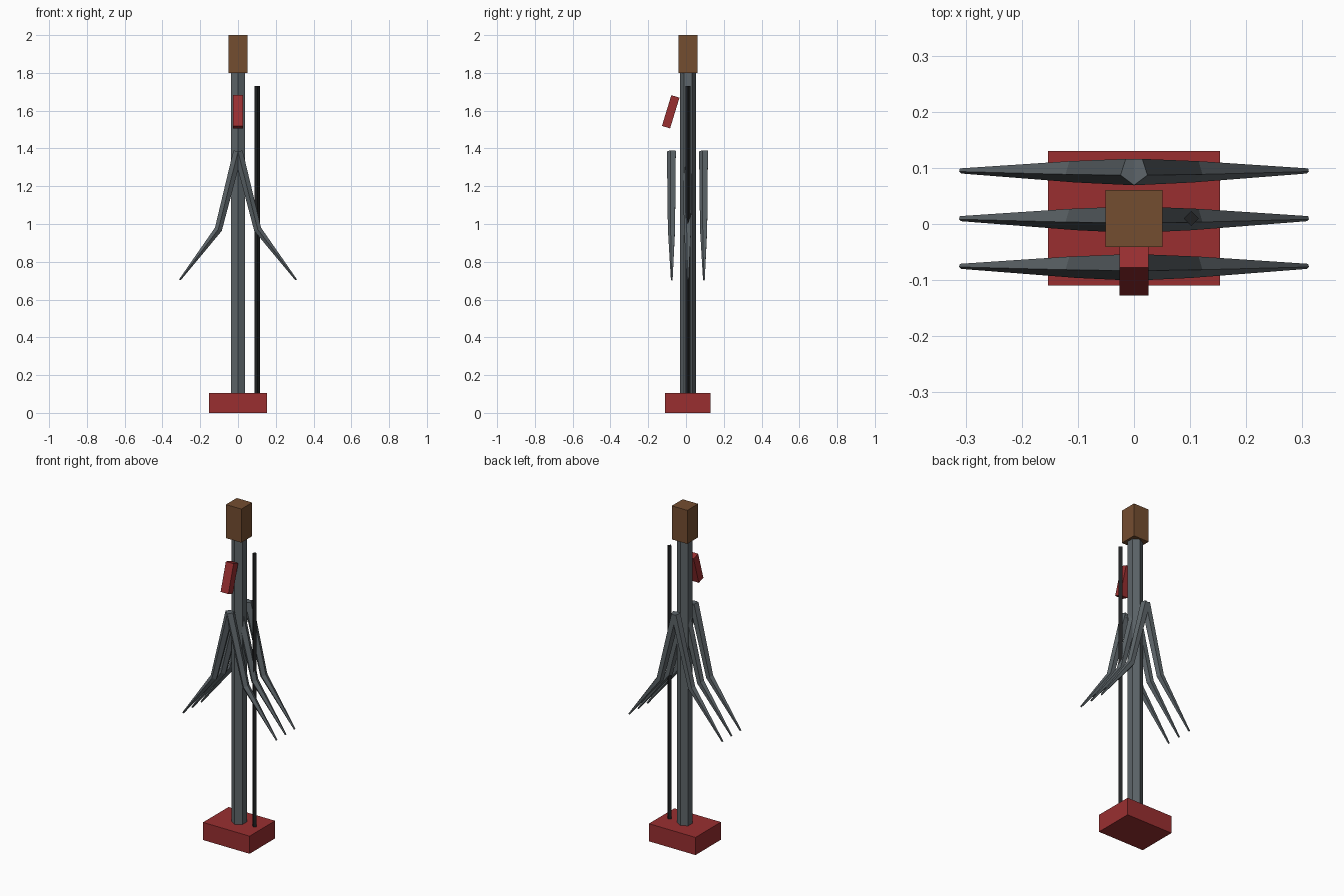
import bpy
import bmesh
from math import radians, cos, sin, tau
from mathutils import Vector

cube = bpy.data.objects.get("Cube")
if cube:
    bpy.data.objects.remove(cube, do_unlink=True)

MID_Y = 0.01


def material(name, rgb):
    mat = bpy.data.materials.new(name)
    mat.use_nodes = True
    color = (*rgb, 1)
    mat.diffuse_color = color
    mat.node_tree.nodes["Principled BSDF"].inputs["Base Color"].default_value = color
    return mat


red = material("dark red", (0.32, 0.028, 0.03))
brown = material("wood brown", (0.175, 0.075, 0.03))
grey = material("slate grey", (0.11, 0.13, 0.142))
black = material("near black", (0.014, 0.015, 0.016))


def finish(obj, name, mat):
    obj.name = obj.data.name = name
    obj.data.materials.append(mat)
    return obj


def box(name, center, size, mat, tilt=0):
    bpy.ops.mesh.primitive_cube_add(size=1, location=center, rotation=(tilt, 0, 0))
    obj = bpy.context.object
    obj.scale = size
    return finish(obj, name, mat)


def pole(name, x, radius, z0, z1, sides, mat):
    bpy.ops.mesh.primitive_cylinder_add(
        vertices=sides, radius=radius, depth=z1 - z0, location=(x, MID_Y, (z0 + z1) / 2))
    return finish(bpy.context.object, name, mat)


def branch(name, path, radii, mat, sides=5):
    """Tapered bent limb: rings mitred along a path in the xz plane."""
    bm = bmesh.new()
    pts = [Vector(p) for p in path]
    rings = []
    for i, (p, r) in enumerate(zip(pts, radii)):
        ahead = (pts[min(i + 1, len(pts) - 1)] - pts[min(i, len(pts) - 2)]).normalized()
        behind = (pts[max(i, 1)] - pts[max(i - 1, 0)]).normalized()
        direction = (ahead + behind).normalized()
        across = Vector((0, -1, 0))
        side = direction.cross(across)
        rings.append([bm.verts.new(p + r * (cos(tau * k / sides) * across
                                            + sin(tau * k / sides) * side))
                      for k in range(sides)])
    for a, b in zip(rings, rings[1:]):
        for k in range(sides):
            n = (k + 1) % sides
            bm.faces.new((a[k], a[n], b[n], b[k]))
    bm.faces.new(rings[0])
    bm.faces.new(rings[-1])
    bmesh.ops.recalc_face_normals(bm, faces=bm.faces)
    mesh = bpy.data.meshes.new(name)
    bm.to_mesh(mesh)
    bm.free()
    obj = bpy.data.objects.new(name, mesh)
    bpy.context.collection.objects.link(obj)
    return finish(obj, name, mat)


# Base block, central post and top block
box("base", (0, MID_Y, 0.0525), (0.307, 0.24, 0.105), red)
pole("post", 0, 0.042, 0.1, 1.81, 6, grey)
box("top_block", (0, MID_Y, 1.9), (0.102, 0.102, 0.2), brown)

# Slanted tab at the front and thin rod on the left
box("front_tab", (0, -0.081, 1.594), (0.051, 0.045, 0.17), red, radians(-17))
pole("side_rod", 0.102, 0.0135, 0.1, 1.73, 4, black)

# Three rows of drooping limbs, mirrored left and right
for row, y in (("front", -0.075), ("middle", MID_Y), ("back", 0.095)):
    for side, s in (("left", 1), ("right", -1)):
        branch(f"{row}_{side}_limb",
               [(0, y, 1.384), (s * 0.104, y, 0.972), (s * 0.308, y, 0.704)],
               (0.026, 0.021, 0.005), grey)
